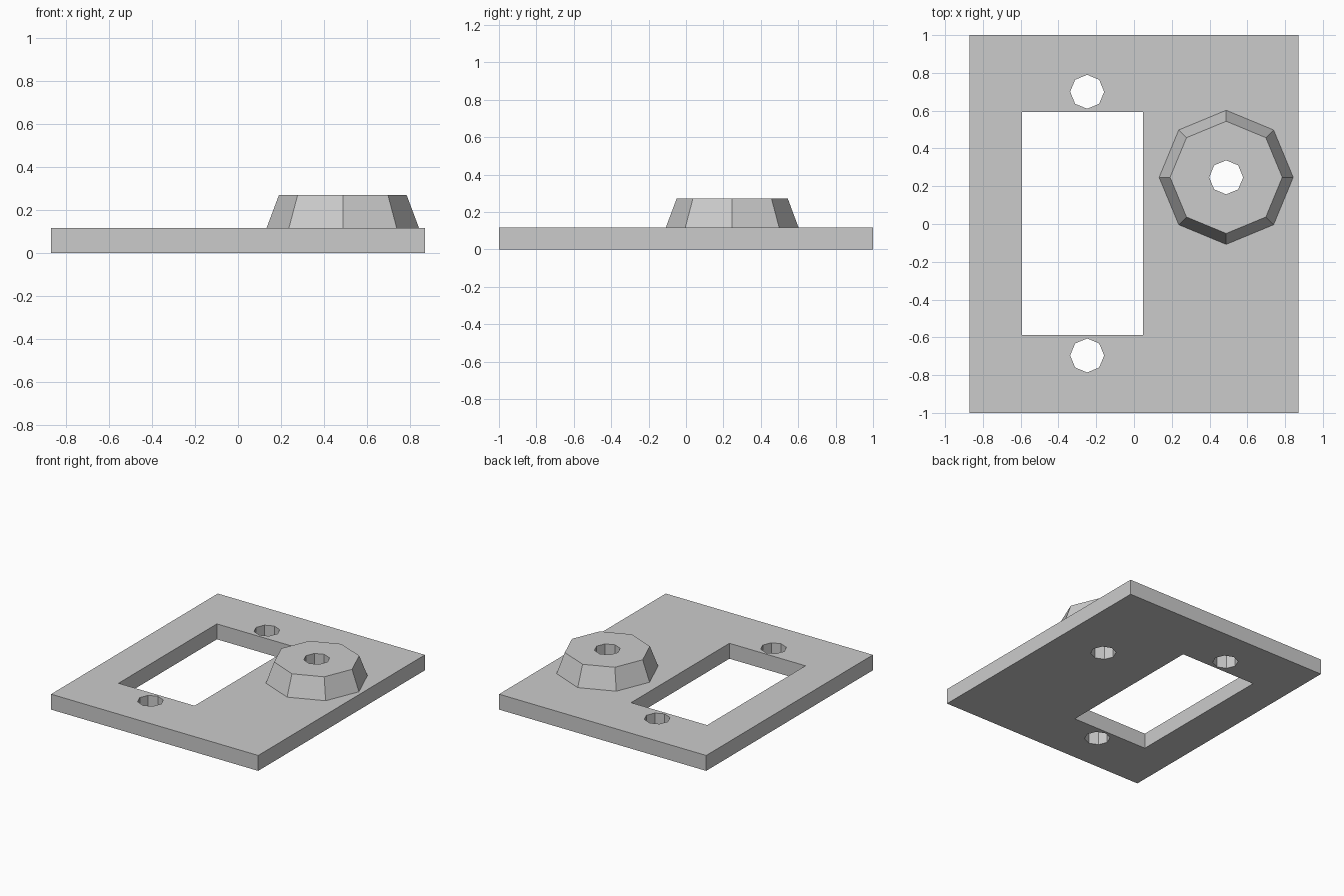
import bpy
import math

if "Cube" in bpy.data.objects:
    bpy.data.objects.remove(bpy.data.objects["Cube"])

PLATE_TOP, BOSS_TOP = 0.117, 0.272
BOSS_X, BOSS_Y = 0.488, 0.247
BOSS_R_LOW, BOSS_R_HIGH = 0.355, 0.297
HOLE_R = 0.09

grey = bpy.data.materials.new("plain_grey")
grey.diffuse_color = (0.6, 0.6, 0.6, 1)
grey.use_nodes = True
grey.node_tree.nodes["Principled BSDF"].inputs["Base Color"].default_value = grey.diffuse_color


def block(name, x0, x1, y0, y1, z0, z1):
    bpy.ops.mesh.primitive_cube_add(
        size=1, location=((x0 + x1) / 2, (y0 + y1) / 2, (z0 + z1) / 2))
    ob = bpy.context.object
    ob.name = name
    ob.scale = (x1 - x0, y1 - y0, z1 - z0)
    bpy.ops.object.transform_apply(location=True, rotation=True, scale=True)
    ob.data.materials.append(grey)
    return ob


def octagon(name, x, y, r0, r1, z0, z1):
    bpy.ops.mesh.primitive_cone_add(
        vertices=8, radius1=r0, radius2=r1, depth=z1 - z0,
        location=(x, y, (z0 + z1) / 2))
    ob = bpy.context.object
    ob.name = name
    ob.data.materials.append(grey)
    return ob


def combine(target, other, operation):
    mod = target.modifiers.new(other.name, 'BOOLEAN')
    mod.operation = operation
    mod.solver = 'EXACT'
    mod.object = other
    bpy.context.view_layer.objects.active = target
    bpy.ops.object.modifier_apply(modifier=mod.name)
    bpy.data.objects.remove(other, do_unlink=True)


# Flat base plate
plate = block("mounting_plate", -0.87, 0.87, -1, 1, 0, PLATE_TOP)

# Tapered eight-sided boss, its taper continued into the plate for a clean join
sink = 0.05
slope = (BOSS_R_LOW - BOSS_R_HIGH) / (BOSS_TOP - PLATE_TOP)
boss = octagon("boss", BOSS_X, BOSS_Y, BOSS_R_LOW + slope * sink, BOSS_R_HIGH,
               PLATE_TOP - sink, BOSS_TOP)
combine(plate, boss, 'UNION')

# Rectangular window
combine(plate, block("window", -0.592, 0.047, -0.588, 0.592, -0.1, 0.5), 'DIFFERENCE')

# Two screw holes and the bore through the boss
for x, y in ((-0.248, 0.70), (-0.248, -0.696), (BOSS_X, BOSS_Y)):
    combine(plate, octagon("hole", x, y, HOLE_R, HOLE_R, -0.1, 0.5), 'DIFFERENCE')

# Flat faces, single colour
for poly in plate.data.polygons:
    poly.use_smooth = False
    poly.material_index = 0
